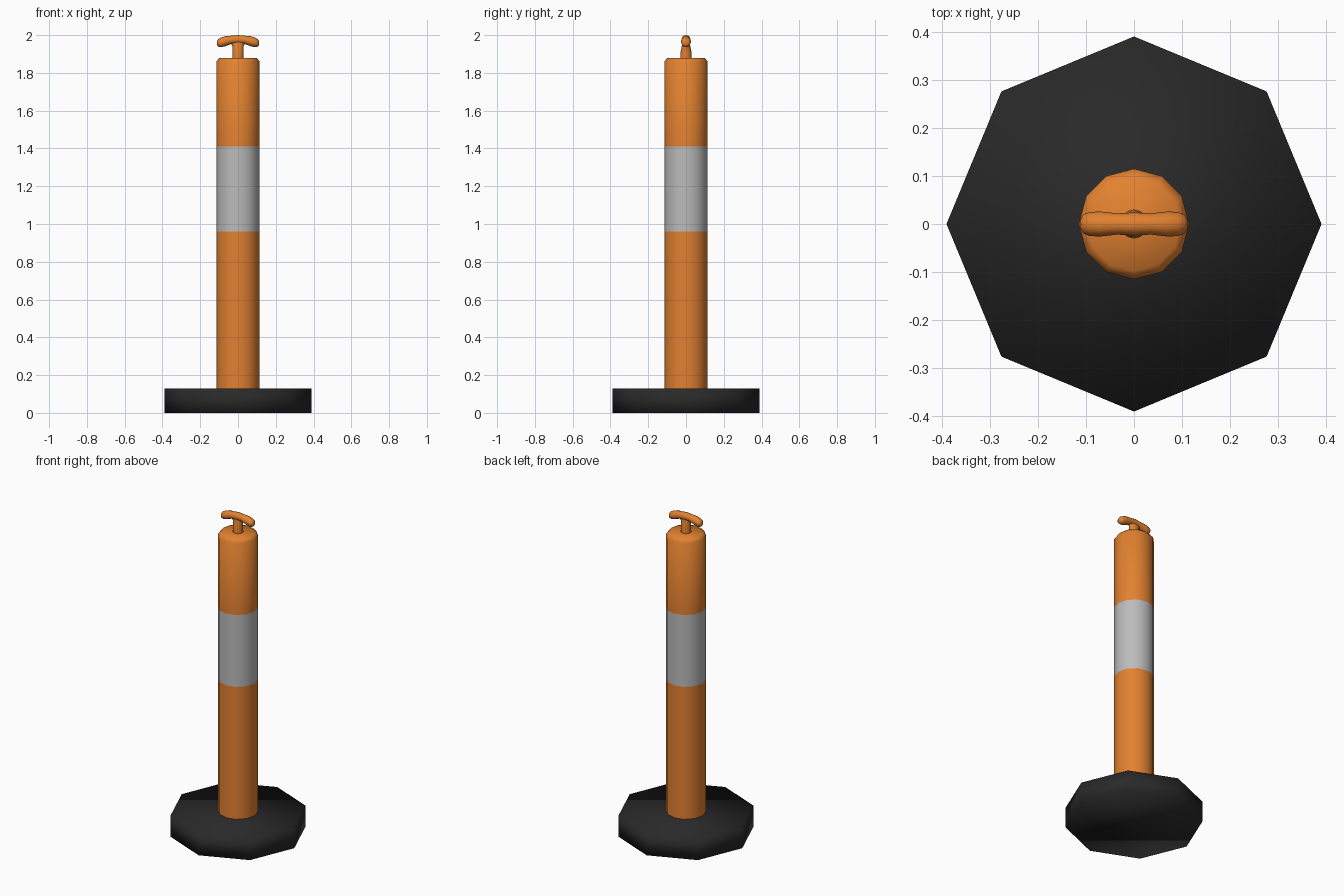
import bpy, bmesh
from math import sin, cos, pi

if "Cube" in bpy.data.objects:
    bpy.data.objects.remove(bpy.data.objects["Cube"])


def material(name, rgb):
    m = bpy.data.materials.new(name)
    m.diffuse_color = (*rgb, 1)
    m.use_nodes = True
    m.node_tree.nodes["Principled BSDF"].inputs["Base Color"].default_value = m.diffuse_color
    return m


orange = material("orange_plastic", (0.76, 0.22, 0.03))
grey = material("reflective_grey", (0.5, 0.5, 0.5))
black = material("black_rubber", (0.022, 0.022, 0.022))


def loft(name, rings, mat, cap_start=False, cap_end=False):
    """Skin a list of closed rings of points, optionally capping the ends."""
    bm = bmesh.new()
    loops = [[bm.verts.new(p) for p in ring] for ring in rings]
    n = len(loops[0])
    for a, b in zip(loops, loops[1:]):
        for i in range(n):
            j = (i + 1) % n
            bm.faces.new((a[i], a[j], b[j], b[i]))
    if cap_start:
        bm.faces.new(loops[0][::-1])
    if cap_end:
        bm.faces.new(loops[-1])
    for f in bm.faces:
        f.smooth = True
    mesh = bpy.data.meshes.new(name)
    bm.to_mesh(mesh)
    bm.free()
    mesh.materials.append(mat)
    ob = bpy.data.objects.new(name, mesh)
    bpy.context.collection.objects.link(ob)
    return ob


def circle(r, z, n, ry=None):
    ry = r if ry is None else ry
    return [(r * cos(2 * pi * i / n), ry * sin(2 * pi * i / n), z) for i in range(n)]


# Octagonal weighted foot
loft("base", [circle(0.39, 0, 8), circle(0.39, 0.13, 8)], black, True, True)

# Twelve-sided post, split around the reflective band
R = 0.115
loft("lower_post", [circle(R, 0.13, 12), circle(R, 0.96, 12)], orange)
loft("reflective_band", [circle(R, 0.96, 12), circle(R, 1.41, 12)], grey)
loft("upper_post", [circle(R, 1.41, 12), circle(R, 1.86, 12), circle(0.098, 1.88, 12)],
     orange, cap_end=True)

# Handle stem, flaring slightly where it meets the bar
loft("handle_stem", [circle(0.03, 1.878, 12), circle(0.03, 1.91, 12, 0.029),
                     circle(0.03, 1.94, 12, 0.023), circle(0.04, 1.965, 12, 0.018)],
     orange)

# Drooping grip bar: x, half depth, centre height, half height (mirrored in x)
half = [(0, 0.024, 1.977, 0.023), (0.035, 0.022, 1.975, 0.022),
        (0.07, 0.026, 1.967, 0.027), (0.092, 0.025, 1.961, 0.025),
        (0.105, 0.02, 1.959, 0.02), (0.111, 0.01, 1.958, 0.011)]
sections = [(-x, a, z, b) for x, a, z, b in half[:0:-1]] + half
bar = [[(x, a * cos(2 * pi * i / 12), z + b * sin(2 * pi * i / 12)) for i in range(12)]
       for x, a, z, b in sections]
loft("handle_bar", bar, orange, True, True)
